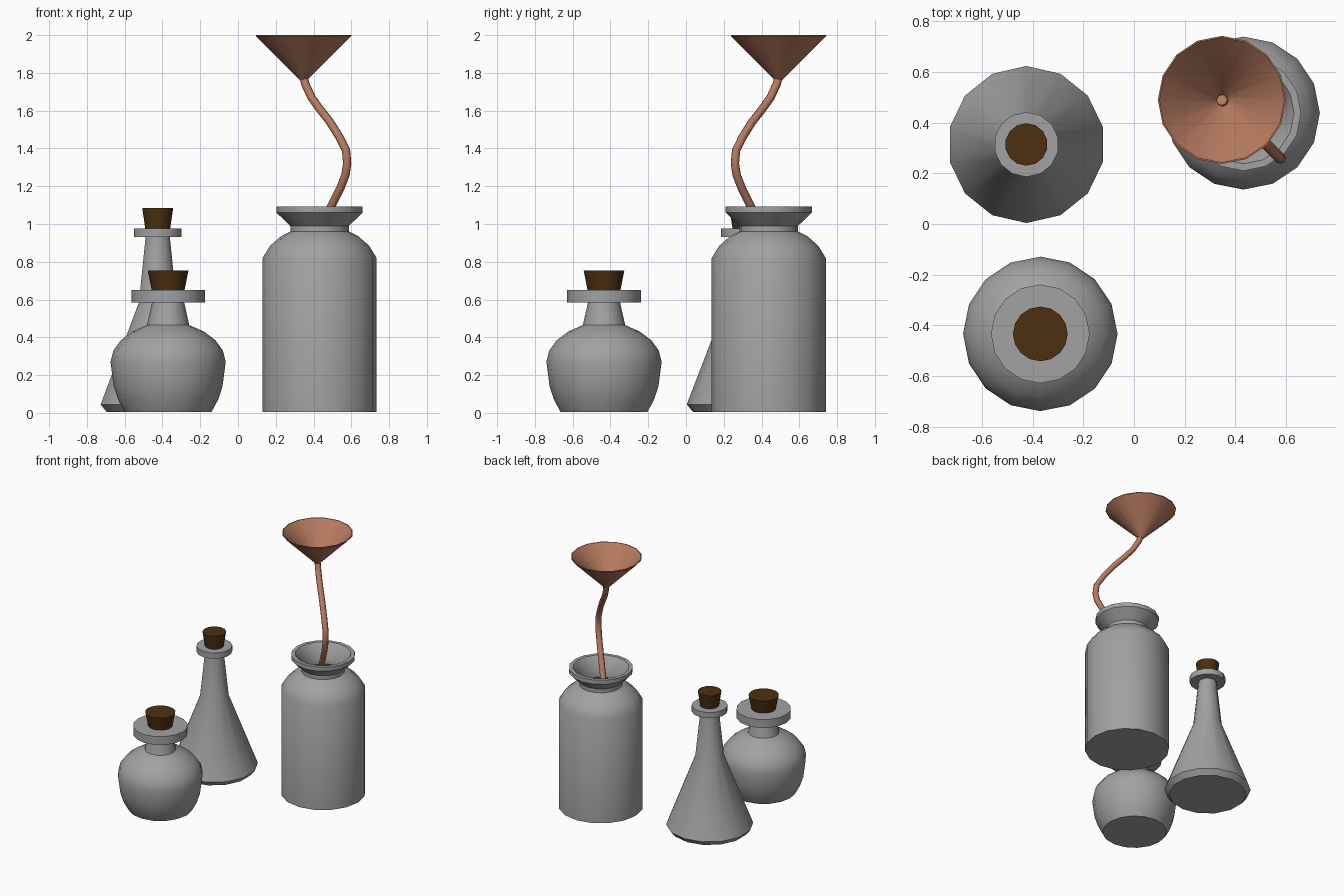
import bpy, bmesh, math

if "Cube" in bpy.data.objects:
    bpy.data.objects.remove(bpy.data.objects["Cube"])


def material(name, rgb):
    m = bpy.data.materials.new(name)
    m.diffuse_color = (*rgb, 1)
    m.use_nodes = True
    m.node_tree.nodes["Principled BSDF"].inputs["Base Color"].default_value = m.diffuse_color
    return m


GLASS = material("grey_glass", (0.36, 0.36, 0.36))
CORK = material("dark_cork", (0.075, 0.03, 0.005))
COPPER = material("copper", (0.47, 0.195, 0.115))


def lathe(name, profile, centre, mat, sides=16, phase=0.0, angle=40):
    """Revolve (radius, z) points; radius 0 becomes a pole."""
    bm = bmesh.new()
    rings = []
    for r, z in profile:
        if r == 0:
            rings.append([bm.verts.new((0, 0, z))] * sides)
        else:
            rings.append([bm.verts.new((r * math.cos(phase + math.tau * i / sides),
                                        r * math.sin(phase + math.tau * i / sides), z))
                          for i in range(sides)])
    for a, b in zip(rings, rings[1:]):
        for i in range(sides):
            j = (i + 1) % sides
            quad = list(dict.fromkeys((a[i], a[j], b[j], b[i])))
            bm.faces.new(quad)
    me = bpy.data.meshes.new(name)
    bm.to_mesh(me)
    bm.free()
    ob = bpy.data.objects.new(name, me)
    bpy.context.collection.objects.link(ob)
    ob.location = (*centre, 0)
    me.materials.append(mat)
    bpy.ops.object.select_all(action='DESELECT')
    ob.select_set(True)
    bpy.context.view_layer.objects.active = ob
    bpy.ops.object.shade_smooth_by_angle(angle=math.radians(angle))
    return ob


# Round-bellied bottle with cork
round_at = (-0.37, -0.434)
lathe("round_bottle", [(0, 0.005), (0.23, 0.005), (0.265, 0.07), (0.288, 0.14), (0.305, 0.27),
                       (0.29, 0.33), (0.25, 0.385), (0.19, 0.43), (0.112, 0.465),
                       (0.085, 0.585), (0.195, 0.585), (0.195, 0.65), (0, 0.65)],
      round_at, GLASS)
lathe("round_bottle_cork", [(0, 0.64), (0.085, 0.64), (0.108, 0.755), (0, 0.755)],
      round_at, CORK)

# Conical flask with cork
cone_at = (-0.425, 0.314)
lathe("conical_flask", [(0, 0.005), (0.277, 0.005), (0.31, 0.045), (0.102, 0.585),
                        (0.066, 0.93), (0.128, 0.93), (0.128, 0.975), (0, 0.975)],
      cone_at, GLASS, sides=14, phase=math.pi / 2)
lathe("conical_flask_cork", [(0, 0.965), (0.066, 0.965), (0.084, 1.085), (0, 1.085)],
      cone_at, CORK, sides=14, phase=math.pi / 2)

# Open jar with a flared lip and inner wall
lathe("open_jar", [(0, 0.005), (0.302, 0.005), (0.302, 0.82), (0.262, 0.885), (0.205, 0.935),
                   (0.155, 0.96), (0.155, 0.99), (0.228, 1.06), (0.228, 1.092),
                   (0.20, 1.092), (0.135, 1.0), (0.135, 0.95), (0.25, 0.86),
                   (0.28, 0.80), (0.28, 0.03), (0, 0.03)],
      (0.432, 0.438), GLASS)

# Funnel bowl
fx, fy = 0.347, 0.49
lathe("funnel_bowl", [(0.022, 1.765), (0.253, 1.995), (0.253, 2.0), (0.247, 2.0),
                      (0.04, 1.793), (0.02, 1.76), (0, 1.76)], (fx, fy), COPPER)

# Curved funnel tube, swinging along the front-right diagonal
path = [(0.0, 1.78), (0.01, 1.74), (0.042, 1.67), (0.085, 1.61), (0.14, 1.54), (0.19, 1.46),
        (0.225, 1.39), (0.231, 1.32), (0.222, 1.26), (0.195, 1.19), (0.145, 1.09),
        (0.09, 0.98), (0.03, 0.86)]
cu = bpy.data.curves.new("funnel_tube", 'CURVE')
cu.dimensions = '3D'
cu.bevel_depth = 0.022
cu.bevel_resolution = 2
cu.use_fill_caps = True
sp = cu.splines.new('POLY')
sp.points.add(len(path) - 1)
for p, (d, z) in zip(sp.points, path):
    p.co = (fx + d, fy - d, z, 1)
sp.use_smooth = True
cu.materials.append(COPPER)
bpy.context.collection.objects.link(bpy.data.objects.new("funnel_tube", cu))

# Consistent outward normals
for ob in bpy.data.objects:
    if ob.type == 'MESH':
        bm = bmesh.new()
        bm.from_mesh(ob.data)
        bmesh.ops.recalc_face_normals(bm, faces=bm.faces)
        bm.to_mesh(ob.data)
        bm.free()
